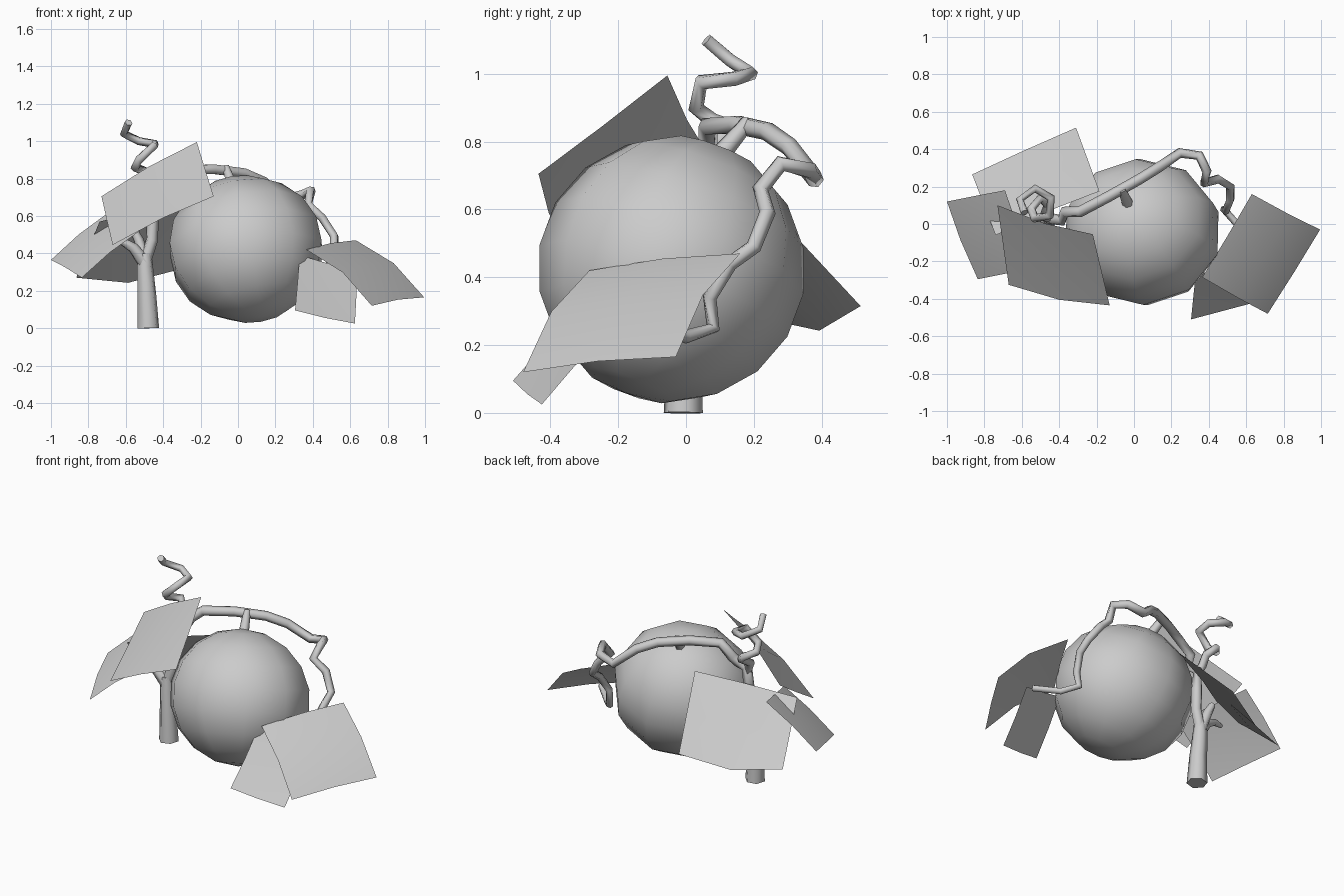
import bpy
from mathutils import Vector, Euler, Matrix

if "Cube" in bpy.data.objects:
    bpy.data.objects.remove(bpy.data.objects["Cube"])


def tube(name, pts, r0, r1=None):
    """Six-sided tapered tube along a polyline."""
    r1 = r0 if r1 is None else r1
    cu = bpy.data.curves.new(name, 'CURVE')
    cu.dimensions = '3D'
    cu.bevel_depth = 1.0
    cu.bevel_resolution = 1
    cu.use_fill_caps = True
    sp = cu.splines.new('POLY')
    sp.points.add(len(pts) - 1)
    for i, p in enumerate(pts):
        sp.points[i].co = (*p, 1)
        sp.points[i].radius = r0 + (r1 - r0) * i / (len(pts) - 1)
    ob = bpy.data.objects.new(name, cu)
    bpy.context.collection.objects.link(ob)
    bpy.ops.object.select_all(action='DESELECT')
    ob.select_set(True)
    bpy.context.view_layer.objects.active = ob
    bpy.ops.object.convert(target='MESH')
    bpy.ops.object.shade_smooth_by_angle(angle=1.25)


def leaf(name, a, b, c, d, bow_ab, bow_dc, bow_v, n=2):
    """Bowed sheet; edges a-b and d-c each have their own bow."""
    a, b, c, d, b0, b1, bv = map(Vector, (a, b, c, d, bow_ab, bow_dc, bow_v))
    vs, fs = [], []
    for j in range(n + 1):
        v = j / n
        for i in range(n + 1):
            u = i / n
            p = a.lerp(b, u).lerp(d.lerp(c, u), v)
            vs.append(p + b0.lerp(b1, v) * 4 * u * (1 - u) + bv * 4 * v * (1 - v))
    for j in range(n):
        for i in range(n):
            k = j * (n + 1) + i
            fs.append((k, k + 1, k + n + 2, k + n + 1))
    me = bpy.data.meshes.new(name)
    me.from_pydata(vs, [], fs)
    me.shade_smooth()
    bpy.context.collection.objects.link(bpy.data.objects.new(name, me))


# Round fruit, tilted so its pole meets the stalk, slightly wider than tall
bpy.ops.mesh.primitive_uv_sphere_add(segments=10, ring_count=9, radius=0.408,
                                     location=(0.043, -0.043, 0.423))
fruit = bpy.context.object
fruit.name = "fruit"
fruit.data.transform(Matrix.Diagonal((1.045, .97, .97, 1)) @
                     Euler((-0.36, -0.19, 0.05)).to_matrix().to_4x4())
bpy.ops.object.shade_smooth()

# Trunk and its short branches
tube("trunk", [(-.48, -.008, 0), (-.487, -.006, .17), (-.497, 0, .33),
               (-.497, 0, .4)], .06, .036)
tube("left_branch", [(-.5, 0, .35), (-.56, -.02, .43), (-.63, -.03, .47),
                     (-.69, -.04, .47)], .038, .012)
tube("back_branch", [(-.5, 0, .36), (-.53, .03, .47), (-.56, .035, .53)], .034, .02)

# Long vine rising from the trunk and trailing over the fruit
tube("vine", [(-.5, 0, .35), (-.46, .01, .47), (-.455, .02, .6), (-.45, .03, .72),
              (-.385, .02, .73), (-.37, .065, .78), (-.29, .065, .845),
              (-.13, .15, .85), (.03, .24, .83), (.135, .305, .785),
              (.245, .38, .69), (.35, .365, .715), (.39, .28, .735),
              (.375, .22, .66), (.45, .24, .59), (.515, .2, .49),
              (.515, .13, .44), (.49, .07, .34), (.48, .08, .25),
              (.55, 0, .225), (.67, -.11, .25)], .034, .02)

# Fruit stalk
tube("fruit_stalk", [(-.065, .185, .86), (-.03, .1, .76)], .022, .03)

# Curled tendril
tube("tendril", [(-.45, .03, .7), (-.48, .04, .76), (-.46, .1, .8),
                 (-.5, .14, .84), (-.55, .08, .86), (-.53, .03, .9),
                 (-.45, .045, .975), (-.445, .14, .985), (-.53, .19, 1.0),
                 (-.61, .13, 1.04), (-.585, .06, 1.1)], .028, .021)

# Leaves
leaf("upper_leaf", (-.73, .1, .705), (-.22, -.055, .995), (-.13, -.435, .705),
     (-.67, -.325, .445), (0, -.02, .015), (0, -.025, .015), (0, 0, -.003))
leaf("left_leaf", (-1, .12, .365), (-.69, .18, .62), (-.525, -.235, .52),
     (-.835, -.295, .27), (-.005, 0, .01), (-.005, 0, .01), (-.01, 0, .01))
leaf("back_leaf", (-.865, .265, .27), (-.31, .515, .315), (-.185, .175, .68),
     (-.74, -.06, .57), (0, .003, -.05), (0, .01, .01), (0, 0, 0))
leaf("right_leaf", (.63, .16, .47), (.995, -.03, .165), (.715, -.48, .12),
     (.365, -.285, .42), (.02, -.015, .03), (.02, -.015, .028), (0, -.005, .01))
leaf("low_right_leaf", (.33, -.27, .39), (.64, -.2, .31), (.625, -.425, .025),
     (.305, -.51, .095), (0, 0, -.005), (0, 0, -.005), (0, .005, -.005))
